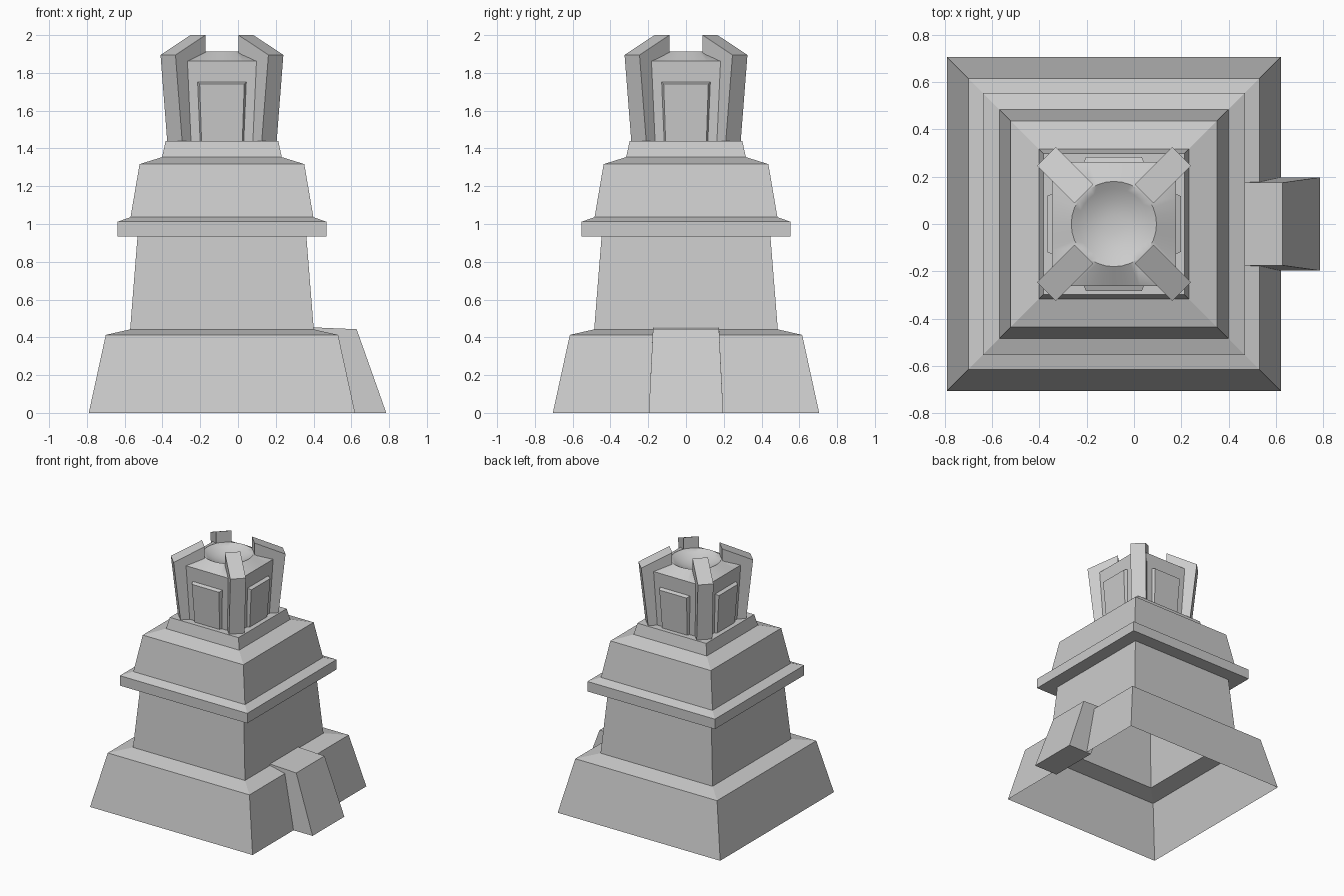
import bpy, bmesh, math
from mathutils import Matrix, Vector

cube = bpy.data.objects.get("Cube")
if cube:
    bpy.data.objects.remove(cube, do_unlink=True)

AXIS = Matrix.Translation((-0.085, 0, 0))  # tower centre line

stone = bpy.data.materials.new("grey stone")
stone.use_nodes = True
GREY = (0.6, 0.6, 0.6, 1)
stone.diffuse_color = GREY
stone.node_tree.nodes["Principled BSDF"].inputs["Base Color"].default_value = GREY


def loft(name, rings, matrix=AXIS, cap_start=False, cap_end=True, fix=True):
    """Skin a list of equal-length vertex rings."""
    bm = bmesh.new()
    loops = [[bm.verts.new(p) for p in ring] for ring in rings]
    n = len(loops[0])
    for a, b in zip(loops, loops[1:]):
        for i in range(n):
            j = (i + 1) % n
            bm.faces.new((a[i], a[j], b[j], b[i]))
    if cap_start:
        bm.faces.new(loops[0][::-1])
    if cap_end:
        bm.faces.new(loops[-1])
    if fix:
        bmesh.ops.recalc_face_normals(bm, faces=bm.faces)
    bm.transform(matrix)
    mesh = bpy.data.meshes.new(name)
    bm.to_mesh(mesh)
    bm.free()
    mesh.materials.append(stone)
    obj = bpy.data.objects.new(name, mesh)
    bpy.context.collection.objects.link(obj)
    return obj


def square(h, z):
    return [(-h, -h, z), (h, -h, z), (h, h, z), (-h, h, z)]


def blend_ring(r, z, squareness, n=32):
    """Ring between a circle (0) and a square (1)."""
    pts = []
    for i in range(n):
        a = 2 * math.pi * i / n + math.pi / 4
        c, s = math.cos(a), math.sin(a)
        k = r * (1 - squareness + squareness / max(abs(c), abs(s)))
        pts.append((k * c, k * s, z))
    return pts


# Stepped hollow tower, open underneath
profile = [(0.705, 0), (0.615, 0.413), (0.486, 0.442), (0.447, 0.934),
           (0.553, 0.934), (0.553, 1.012), (0.484, 1.036), (0.436, 1.317),
           (0.317, 1.354), (0.298, 1.44)]
loft("stepped_tower", [square(h, z) for h, z in profile], fix=False)

# Buttress against the side of the base
loft("side_buttress", [
    [(0.58, -0.197, 0), (0.785, -0.197, 0), (0.785, 0.197, 0), (0.58, 0.197, 0)],
    [(0.39, -0.175, 0.453), (0.628, -0.175, 0.443),
     (0.628, 0.175, 0.443), (0.39, 0.175, 0.453)]],
    Matrix.Identity(4), cap_start=True)

# Crown core: square walls, roof rising to a round rim, shallow bowl
core = loft("crown_core", [
    blend_ring(0.243, 1.44, 1), blend_ring(0.262, 1.862, 1),
    blend_ring(0.18, 1.912, 0), blend_ring(0.15, 1.895, 0),
    blend_ring(0.1, 1.872, 0), blend_ring(0.04, 1.86, 0)], fix=False)
bpy.ops.object.select_all(action='DESELECT')
core.select_set(True)
bpy.context.view_layer.objects.active = core
bpy.ops.object.shade_smooth_by_angle(angle=math.radians(50))


def panel_ring(low, high, d_low, d_high, top):
    return [(-low, -d_low, 1.44), (low, -d_low, 1.44),
            (high, -d_high, top), (-high, -d_high, top)]


for i, side in enumerate(("front", "left", "back", "right")):
    # Bevelled panel on each wall of the core
    turn = AXIS @ Matrix.Rotation(i * math.pi / 2, 4, 'Z')
    loft(side + "_panel", [panel_ring(0.119, 0.132, 0.235, 0.25, 1.755),
                           panel_ring(0.108, 0.118, 0.262, 0.283, 1.742)], turn)

    # Slanted corner pillar with a sloping top
    turn = AXIS @ Matrix.Rotation((i + 0.5) * math.pi / 2, 4, 'Z')
    w = 0.056
    loft("corner_pillar_%d" % (i + 1), [
        [(0.18, -w, 1.44), (0.354, -w, 1.44), (0.354, w, 1.44), (0.18, w, 1.44)],
        [(0.18, -w, 2.0), (0.404, -w, 1.895), (0.404, w, 1.895), (0.18, w, 2.0)]],
        turn, cap_start=True)
